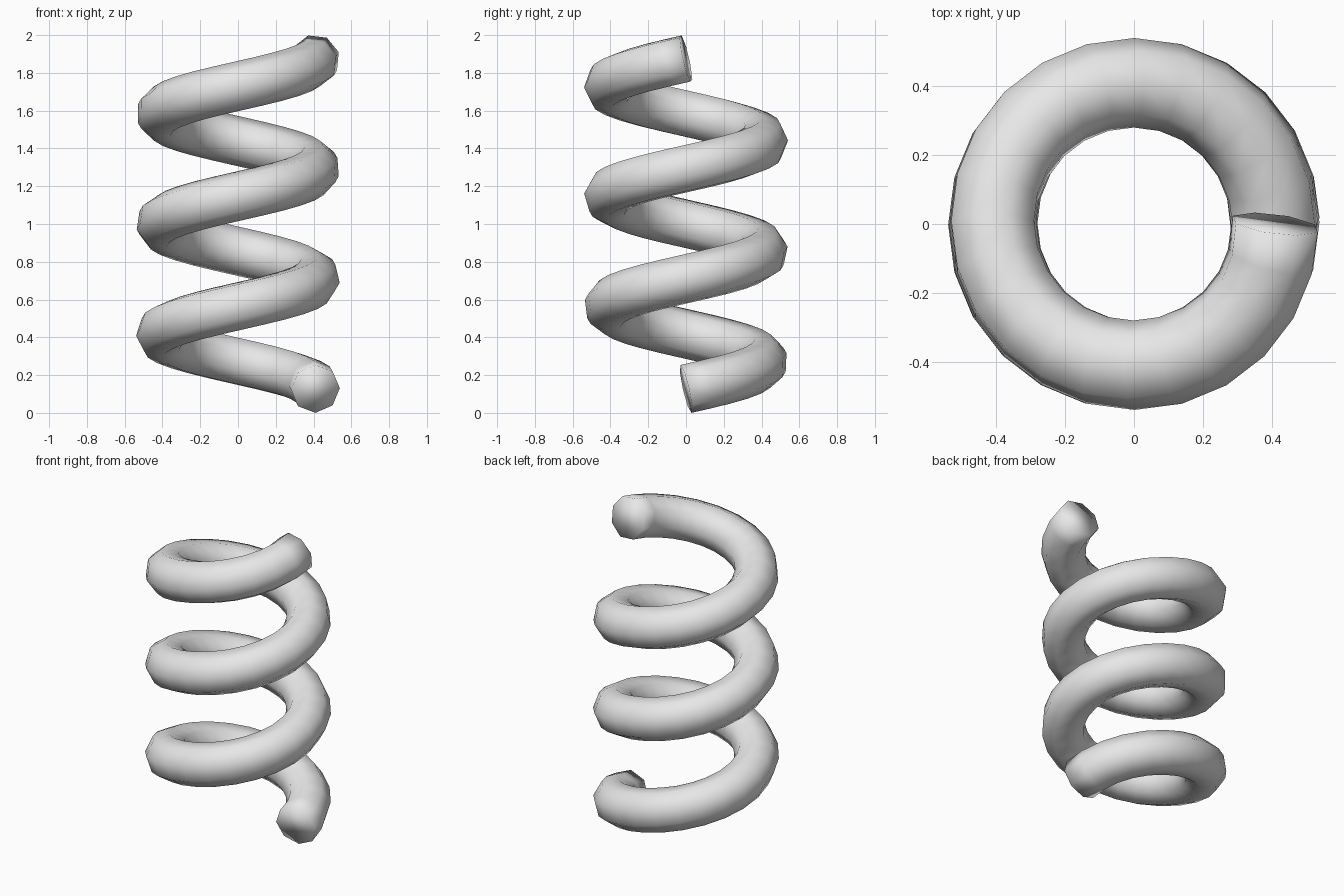
import bpy, bmesh
from math import sin, cos, tau
from mathutils import Vector

TURNS, STEPS, SIDES = 3, 24, 8
COIL_R, TUBE_R = 0.41, 0.13
Z_START, Z_END = 0.127, 1.876

cube = bpy.data.objects.get("Cube")
if cube:
    bpy.data.objects.remove(cube, do_unlink=True)

# Light grey material
mat = bpy.data.materials.new("light grey")
mat.use_nodes = True
grey = (0.8, 0.8, 0.8, 1)
mat.diffuse_color = grey
mat.node_tree.nodes["Principled BSDF"].inputs["Base Color"].default_value = grey

# Helical centre line
count = TURNS * STEPS
path = []
for i in range(count + 1):
    a = tau * i / STEPS
    z = Z_START + (Z_END - Z_START) * i / count
    path.append(Vector((COIL_R * cos(a), COIL_R * sin(a), z)))

# Octagonal tube swept with a minimum-twist frame
bm = bmesh.new()
rings = []
normal = Vector((1, 0, 0))
previous = None
for i, p in enumerate(path):
    tangent = (path[min(i + 1, count)] - path[max(i - 1, 0)]).normalized()
    if previous is not None:
        normal = previous.rotation_difference(tangent) @ normal
    normal = (normal - tangent * normal.dot(tangent)).normalized()
    side = tangent.cross(normal)
    rings.append([bm.verts.new(p + TUBE_R * (normal * cos(tau * k / SIDES) + side * sin(tau * k / SIDES)))
                  for k in range(SIDES)])
    previous = tangent

for lower, upper in zip(rings, rings[1:]):
    for k in range(SIDES):
        n = (k + 1) % SIDES
        bm.faces.new((lower[k], lower[n], upper[n], upper[k]))

# End caps
bm.faces.new(rings[0][::-1])
bm.faces.new(rings[-1])
bmesh.ops.recalc_face_normals(bm, faces=bm.faces)
for f in bm.faces:
    f.smooth = True

mesh = bpy.data.meshes.new("coil_spring")
bm.to_mesh(mesh)
bm.free()
mesh.materials.append(mat)
spring = bpy.data.objects.new("coil_spring", mesh)
bpy.context.collection.objects.link(spring)
